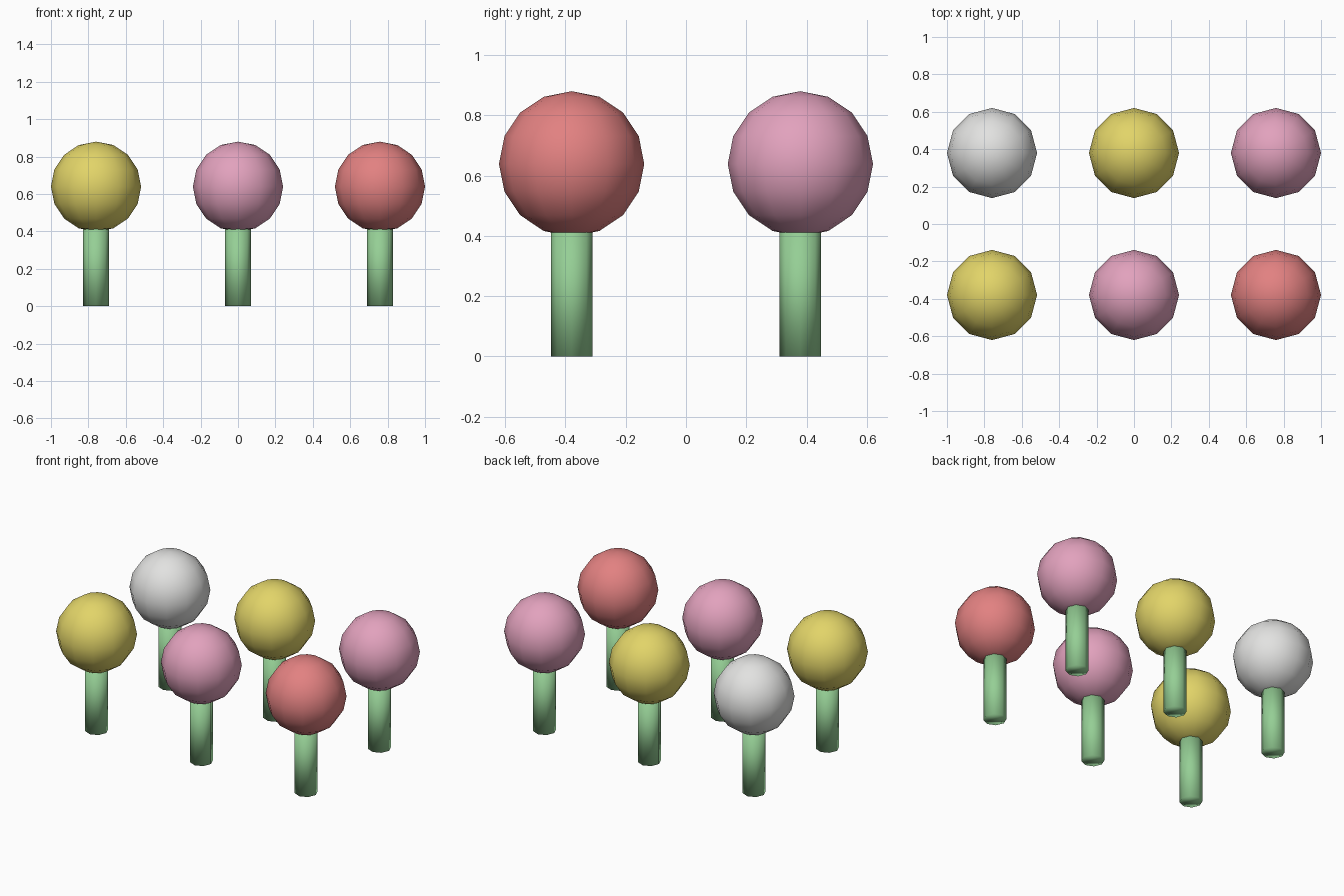
import bpy

cube = bpy.data.objects.get("Cube")
if cube:
    bpy.data.objects.remove(cube, do_unlink=True)


def make_material(name, rgb):
    mat = bpy.data.materials.new(name)
    mat.use_nodes = True
    color = (*rgb, 1.0)
    mat.diffuse_color = color
    mat.node_tree.nodes["Principled BSDF"].inputs["Base Color"].default_value = color
    return mat


green = make_material("stem green", (0.30, 0.62, 0.30))
blooms = {
    "yellow": make_material("bloom yellow", (0.76, 0.66, 0.14)),
    "pink": make_material("bloom pink", (0.76, 0.36, 0.51)),
    "red": make_material("bloom red", (0.76, 0.22, 0.22)),
    "white": make_material("bloom white", (0.76, 0.76, 0.75)),
}

SPACING = 0.759
STEM_RADIUS, STEM_HEIGHT = 0.069, 0.414
BLOOM_RADIUS, BLOOM_HEIGHT = 0.241, 0.639


def finish(name, mat):
    obj = bpy.context.object
    obj.name = name
    obj.data.materials.append(mat)
    bpy.ops.object.shade_smooth()


# One flower: an eight-sided stem under a low-poly ball
def add_flower(label, x, y, color):
    bpy.ops.mesh.primitive_cylinder_add(
        vertices=8, radius=STEM_RADIUS, depth=STEM_HEIGHT,
        location=(x, y, STEM_HEIGHT / 2))
    finish(label + "_stem", green)
    bpy.ops.mesh.primitive_uv_sphere_add(
        segments=12, ring_count=8, radius=BLOOM_RADIUS,
        location=(x, y, BLOOM_HEIGHT))
    finish(label + "_bloom", blooms[color])


# Two rows of three flowers, listed from -x to +x
rows = {"front": (-0.5, ("yellow", "pink", "red")),
        "back": (0.5, ("white", "yellow", "pink"))}
for row, (offset, colors) in rows.items():
    for i, (side, color) in enumerate(zip(("right", "middle", "left"), colors)):
        add_flower(f"{row}_{side}", (i - 1) * SPACING, offset * SPACING, color)
